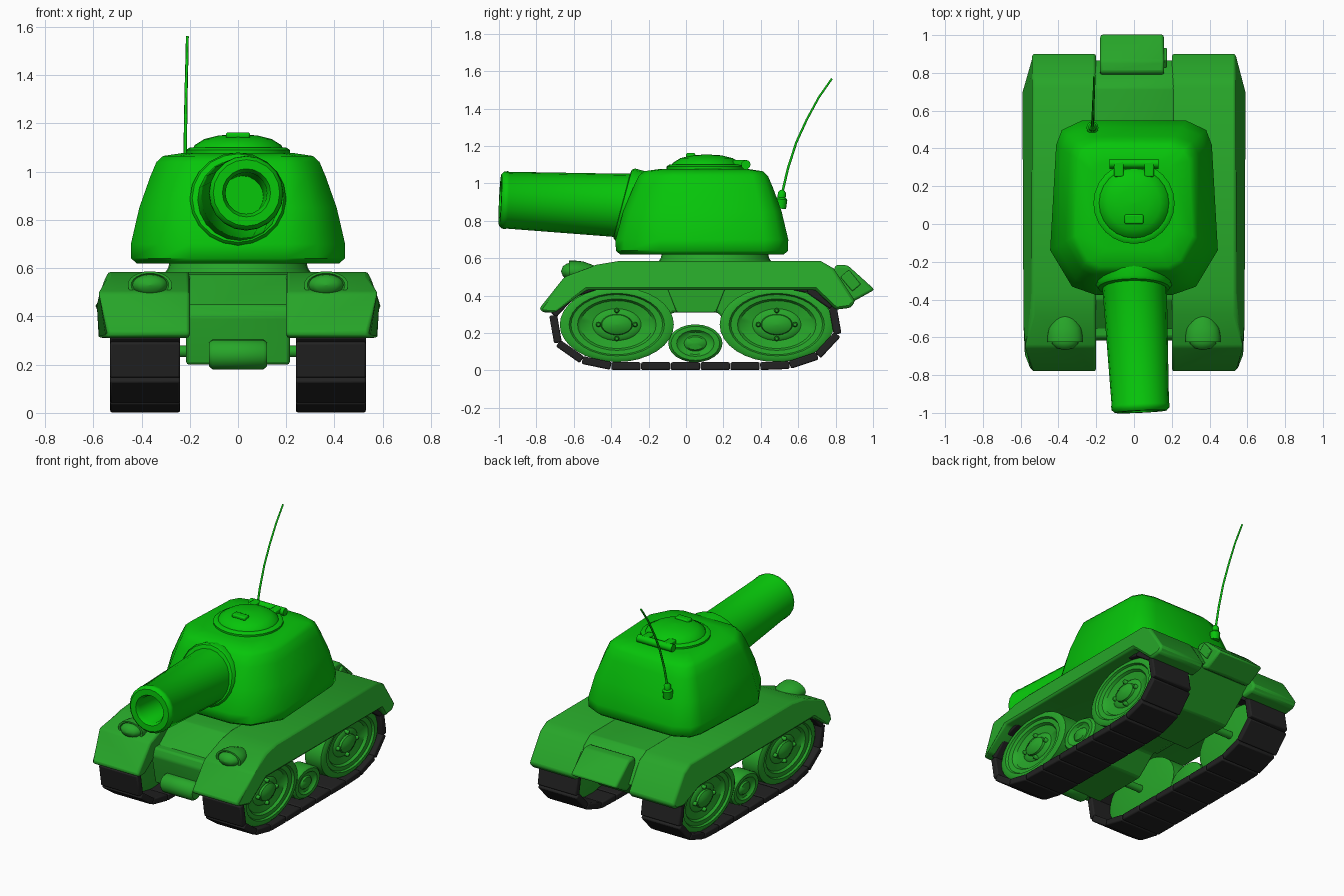
import bpy, bmesh, math
from mathutils import Matrix, Vector

if "Cube" in bpy.data.objects:
    bpy.data.objects.remove(bpy.data.objects["Cube"])


def material(name, rgb):
    m = bpy.data.materials.new(name)
    m.diffuse_color = (*rgb, 1)
    m.use_nodes = True
    m.node_tree.nodes["Principled BSDF"].inputs["Base Color"].default_value = m.diffuse_color
    return m


BRIGHT = material("turret_green", (0.002, 0.56, 0.003))
GREEN = material("hull_green", (0.02, 0.38, 0.022))
BLACK = material("track_black", (0.016, 0.016, 0.016))


def finish(name, bm, mat, bevel=0, mirror=False, angle=40):
    bmesh.ops.recalc_face_normals(bm, faces=bm.faces[:])
    me = bpy.data.meshes.new(name)
    bm.to_mesh(me)
    bm.free()
    me.shade_smooth()
    me.set_sharp_from_angle(angle=math.radians(angle))
    me.materials.append(mat)
    ob = bpy.data.objects.new(name, me)
    bpy.context.collection.objects.link(ob)
    if bevel:
        b = ob.modifiers.new("Bevel", 'BEVEL')
        b.width, b.segments, b.limit_method = bevel, 2, 'ANGLE'
    if mirror:
        ob.modifiers.new("Mirror", 'MIRROR').use_mirror_merge = False
    return ob


def loft(name, rings, mat, **kw):
    bm = bmesh.new()
    vs = [[bm.verts.new(p) for p in ring] for ring in rings]
    n = len(vs[0])
    for a, b in zip(vs, vs[1:]):
        for i in range(n):
            bm.faces.new((a[i], a[(i + 1) % n], b[(i + 1) % n], b[i]))
    bm.faces.new(vs[0][::-1])
    bm.faces.new(vs[-1])
    return finish(name, bm, mat, **kw)


def prism(name, yz, x0, x1, mat, **kw):
    return loft(name, [[(x, y, z) for y, z in yz] for x in (x0, x1)], mat, **kw)


def lathe(name, profile, base, axis, mat, scale=(1, 1, 1), segs=24, **kw):
    """Revolve (radius, height) points about axis; scale is in world axes."""
    rot = Vector(axis).to_track_quat('Z', 'Y').to_matrix()
    rings = []
    for r, h in profile:
        ring = []
        for i in range(segs):
            a = math.tau * i / segs
            p = rot @ Vector((max(r, 0.0008) * math.cos(a), max(r, 0.0008) * math.sin(a), h))
            ring.append(Vector(base) + p * Vector(scale))
        rings.append(ring)
    return loft(name, rings, mat, **kw)


def block(name, centre, size, mat, rot=None, **kw):
    bm = bmesh.new()
    m = Matrix.Translation(centre) @ (rot or Matrix()) @ Matrix.Diagonal((*size, 1))
    bmesh.ops.create_cube(bm, size=1, matrix=m)
    return finish(name, bm, mat, **kw)


# Hull: fenders narrow at the top and at the tips
fender = [(-.785, .33), (-.65, .50), (-.48, .565), (-.36, .585), (.72, .585), (.79, .545),
          (.905, .37), (.88, .335), (.80, .325), (.69, .43), (-.53, .43), (-.70, .31), (-.765, .31)]
outer = [(.54 if z > .5 or abs(y) > .76 else .585, y, z) for y, z in fender]
loft("fenders", [[(.2, y, z) for y, z in fender], outer], GREEN, bevel=.016, mirror=True)
prism("deck", [(-.62, .40), (-.40, .572), (-.30, .583), (.72, .583), (.79, .54), (.87, .40), (.7, .38)],
      -.215, .215, GREEN, bevel=.008)
prism("lower_hull", [(-.60, .45), (-.62, .40), (-.58, .20), (-.2, .20), (-.07, .31), (.17, .31),
                     (.26, .20), (.62, .20), (.86, .41), (.75, .5)], -.215, .215, GREEN, bevel=.012)
lathe("front_drum", [(0, 0), (.05, 0), (.062, .015), (.062, .225), (.05, .24), (0, .24)],
      (-.12, -.61, .242), (1, 0, 0), GREEN, segs=16)
prism("side_brackets", [(-.10, .44), (.21, .44), (.16, .31), (-.05, .31)], .2, .23, GREEN,
      bevel=.006, mirror=True)

# Rear stowage box with side latch
prism("rear_box", [(.77, .47), (.80, .565), (.865, .562), (1.009, .432), (.88, .36), (.84, .38)],
      -.18, .16, GREEN, bevel=.014)
block("rear_box_latch", (.16, .88, .48), (.03, .06, .1), GREEN,
      rot=Matrix.Rotation(math.radians(40), 4, 'X'), bevel=.006)

# Headlights
lathe("headlights", [(0, 0), (.05, 0), (.085, .06), (.092, .10), (.092, .135), (.078, .135),
                     (.072, .13), (.068, .145), (.045, .168), (0, .178)],
      (.365, -.49, .53), (0, -1, 0), GREEN, scale=(1, 1, .62), mirror=True)

# Wheels are squashed discs with a dished face, domed hub and four bolts
RZ = .2 / .305
dish = [(0, 0), (.25, 0), (.305, .02), (.305, .20), (.285, .215), (.255, .215), (.245, .195),
        (.21, .19), (.195, .165), (.13, .15), (.115, .165), (.085, .17), (.08, .19), (.05, .21), (0, .217)]
for tag, y in (("front", -.37), ("rear", .485)):
    lathe(tag + "_wheels", dish, (.36, y, .245), (1, 0, 0), GREEN, scale=(.66, 1, RZ),
          segs=32, mirror=True)
    lathe(tag + "_axle", [(.025, -.38), (.025, .38)], (0, y, .255), (1, 0, 0), GREEN, segs=10)
    for i in range(4):
        a = i * math.pi / 2
        lathe(f"{tag}_wheel_bolts_{i}", [(.014, 0), (.014, .035), (.008, .042)],
              (.45, y + .098 * math.cos(a), .245 + .075 * math.sin(a)), (1, 0, 0),
              GREEN, segs=8, mirror=True)
lathe("small_wheels", [(0, 0), (.12, 0), (.145, .02), (.145, .17), (.13, .19), (.10, .19),
                       (.085, .17), (.06, .165), (.05, .18), (0, .19)],
      (.36, .05, .145), (1, 0, 0), GREEN, scale=(.66, 1, .7), mirror=True)

# Tracks: links spaced evenly along a stadium made of two half ellipses
path = []
for cy, start in ((.475, -90), (-.375, 90)):
    for k in range(61):
        a = math.radians(start + 3 * k)
        path.append(Vector((0, cy + .345 * math.cos(a), .245 + .222 * math.sin(a))))
path.append(path[0])
total = sum((b - a).length for a, b in zip(path, path[1:]))


def along(d):
    d %= total
    for a, b in zip(path, path[1:]):
        seg = (b - a).length
        if seg and d <= seg:
            return a.lerp(b, d / seg)
        d -= seg
    return path[0]


LINKS = 22
pitch = total / LINKS
bm = bmesh.new()
for i in range(LINKS):
    p, q = along((i + .5) * pitch), along((i + 1.5) * pitch)
    d, c = q - p, (p + q) / 2
    m = (Matrix.Translation((.385, c.y, c.z)) @ Matrix.Rotation(math.atan2(d.z, d.y), 4, 'X')
         @ Matrix.Diagonal((.29, d.length - .003, .042, 1)))
    bmesh.ops.create_cube(bm, size=1, matrix=m)
finish("tracks", bm, BLACK, bevel=.008, mirror=True)

# Turret: outline lofted from the wide base to the narrow roof
low = [(.2, -.38), (.33, -.335), (.447, -.14), (.415, .42), (.385, .50), (.28, .55)]
high = [(.2, -.26), (.27, -.22), (.345, -.08), (.325, .36), (.29, .42), (.2, .445)]
rings = []
for z, t, s in ((.62, 0, .94), (.64, 0, .99), (.70, .03, 1), (.85, .37, 1), (.98, .82, 1),
                (1.04, 1, .98), (1.065, 1, .9), (1.078, 1, .65)):
    half = [(s * (a + t * (c - a)), .1 + s * (b + t * (d - b) - .1)) for (a, b), (c, d) in zip(low, high)]
    rings.append([(x, y, z) for x, y in half] + [(-x, y, z) for x, y in half[::-1]])
loft("turret", rings, BRIGHT, angle=50)
lathe("turret_ring", [(.31, 0), (.29, .03), (.28, .07)], (0, .155, .57), (0, 0, 1), GREEN, segs=32)

# Gun, aimed slightly off centre, with hollow bore; its collar leans with the turret face
lathe("gun_collar", [(0, -.08), (.2, -.08), (.2, .025), (.19, .04), (.16, .045)],
      (0, -.3, .88), (0, -1, .27), BRIGHT, segs=20)
lathe("gun", [(0, -.04), (.176, -.04), (.17, .09), (.152, .69), (.155, .695),
              (.153, .715), (.138, .73), (.1, .73), (.086, .705), (.086, .4), (0, .4)],
      (0, -.265, .878), (.035, -.725, .034), BRIGHT, segs=20)

# Hatch with dome, hinge and handle
lathe("hatch", [(.215, 0), (.215, .03), (.2, .04), (.185, .04), (.18, .05), (.14, .075), (.08, .09), (0, .095)],
      (0, .11, 1.06), (0, 0, 1), BRIGHT, segs=24)
lathe("hatch_hinge", [(0, 0), (.025, 0), (.025, .26), (0, .26)], (-.13, .32, 1.1), (1, 0, 0),
      BRIGHT, segs=12)
block("hatch_hinge_arms", (.08, .29, 1.11), (.05, .08, .03), BRIGHT, bevel=.006, mirror=True)
block("hatch_handle", (0, .025, 1.15), (.1, .05, .025), BRIGHT, bevel=.008)

# Antenna whip and its mount
lathe("antenna_mount", [(0, 0), (.03, 0), (.032, .05), (.022, .06), (.022, .085), (.01, .1)],
      (-.22, .505, .865), (0, .1, 1), BRIGHT, segs=12)
cu = bpy.data.curves.new("antenna", 'CURVE')
cu.dimensions, cu.bevel_depth, cu.bevel_resolution = '3D', .007, 1
sp = cu.splines.new('POLY')
whip = [(-.22, .51, .93), (-.219, .545, 1.08), (-.217, .59, 1.22), (-.215, .645, 1.34),
        (-.212, .71, 1.46), (-.21, .78, 1.56)]
sp.points.add(len(whip) - 1)
for pt, co in zip(sp.points, whip):
    pt.co = (*co, 1)
    pt.radius = 1.1 - .4 * (co[2] - .93)
cu.use_fill_caps = True
cu.materials.append(BRIGHT)
bpy.context.collection.objects.link(bpy.data.objects.new("antenna", cu))
